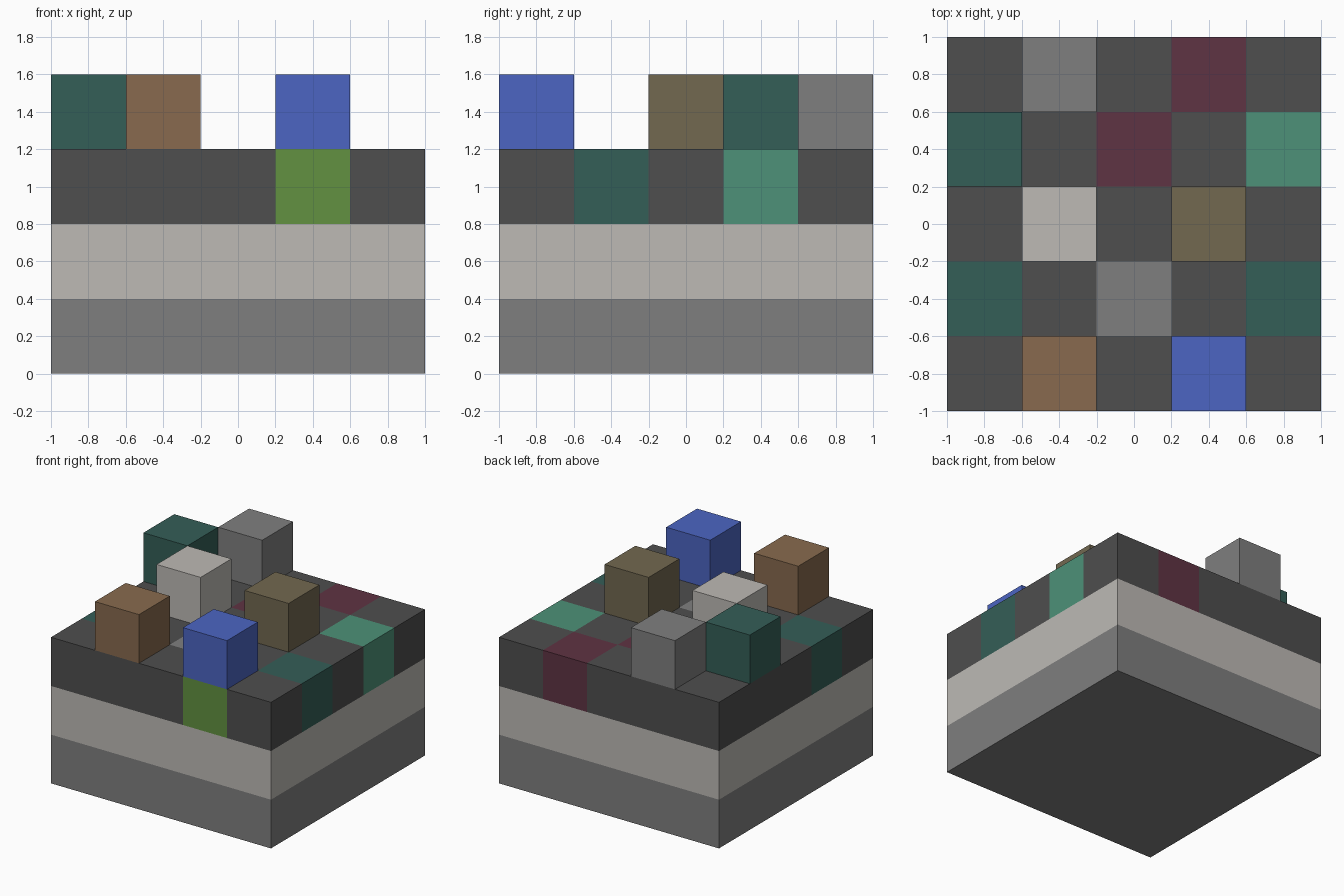
import bpy
import bmesh
from mathutils import Vector

default_cube = bpy.data.objects.get("Cube")
if default_cube:
    bpy.data.objects.remove(default_cube, do_unlink=True)

CELL = 0.4

# Colours as sRGB hex, keyed by the letter used in the plans below
PALETTE = {
    "D": ("dark_grey", "4e4e4e"),
    "G": ("mid_grey", "7f7f7f"),
    "L": ("pale_stone", "bdbab5"),
    "T": ("dark_teal", "345e57"),
    "W": ("brown", "886a4e"),
    "B": ("blue", "4c65c2"),
    "O": ("olive", "726850"),
    "M": ("mint", "4d9178"),
    "R": ("maroon", "5f3343"),
    "N": ("leaf_green", "629141"),
}

# Plans read from the back row to the front row, left to right along x
DECK = ["DDDRD",
        "DDRDM",
        "DDDDD",
        "TDGDT",
        "DDDND"]
BLOCKS = [".G...",
          "T....",
          ".L.O.",
          ".....",
          ".W.B."]


def to_linear(pair):
    c = int(pair, 16) / 255
    return c / 12.92 if c <= 0.04045 else ((c + 0.055) / 1.055) ** 2.4


def make_material(name, code):
    colour = tuple(to_linear(code[i:i + 2]) for i in (0, 2, 4)) + (1.0,)
    mat = bpy.data.materials.new(name)
    mat.use_nodes = True
    mat.diffuse_color = colour
    mat.node_tree.nodes["Principled BSDF"].inputs["Base Color"].default_value = colour
    return mat


MATS = {key: make_material(*entry) for key, entry in PALETTE.items()}


def box_mesh(width, centre):
    bm = bmesh.new()
    bmesh.ops.create_cube(bm, size=1)
    bmesh.ops.scale(bm, vec=(width, width, CELL), verts=bm.verts)
    bmesh.ops.translate(bm, vec=centre, verts=bm.verts)
    return bm


def add_object(name, bm, keys):
    mesh = bpy.data.meshes.new(name)
    bm.to_mesh(mesh)
    bm.free()
    for key in keys:
        mesh.materials.append(MATS[key])
    obj = bpy.data.objects.new(name, mesh)
    bpy.context.collection.objects.link(obj)
    return obj


def cell_index(value):
    return min(4, max(0, int((value + 1) / CELL)))


# Two plain slabs
add_object("base_slab", box_mesh(2, (0, 0, CELL / 2)), "G")
add_object("middle_slab", box_mesh(2, (0, 0, CELL * 1.5)), "L")

# Tiled deck: cut the slab into cells, colour each face by the cell it bounds
deck = box_mesh(2, (0, 0, CELL * 2.5))
for axis in (Vector((1, 0, 0)), Vector((0, 1, 0))):
    for step in range(1, 5):
        bmesh.ops.bisect_plane(deck, geom=deck.verts[:] + deck.edges[:] + deck.faces[:],
                               plane_co=axis * (step * CELL - 1), plane_no=axis)
keys = list(PALETTE)
for face in deck.faces:
    mid = face.calc_center_median()
    face.material_index = keys.index(DECK[4 - cell_index(mid.y)][cell_index(mid.x)])
add_object("tiled_deck", deck, keys)

# Loose blocks standing on the deck
for row, line in enumerate(BLOCKS):
    for col, key in enumerate(line):
        if key != ".":
            centre = ((col - 2) * CELL, (2 - row) * CELL, CELL * 3.5)
            add_object(PALETTE[key][0] + "_block", box_mesh(CELL, centre), key)
